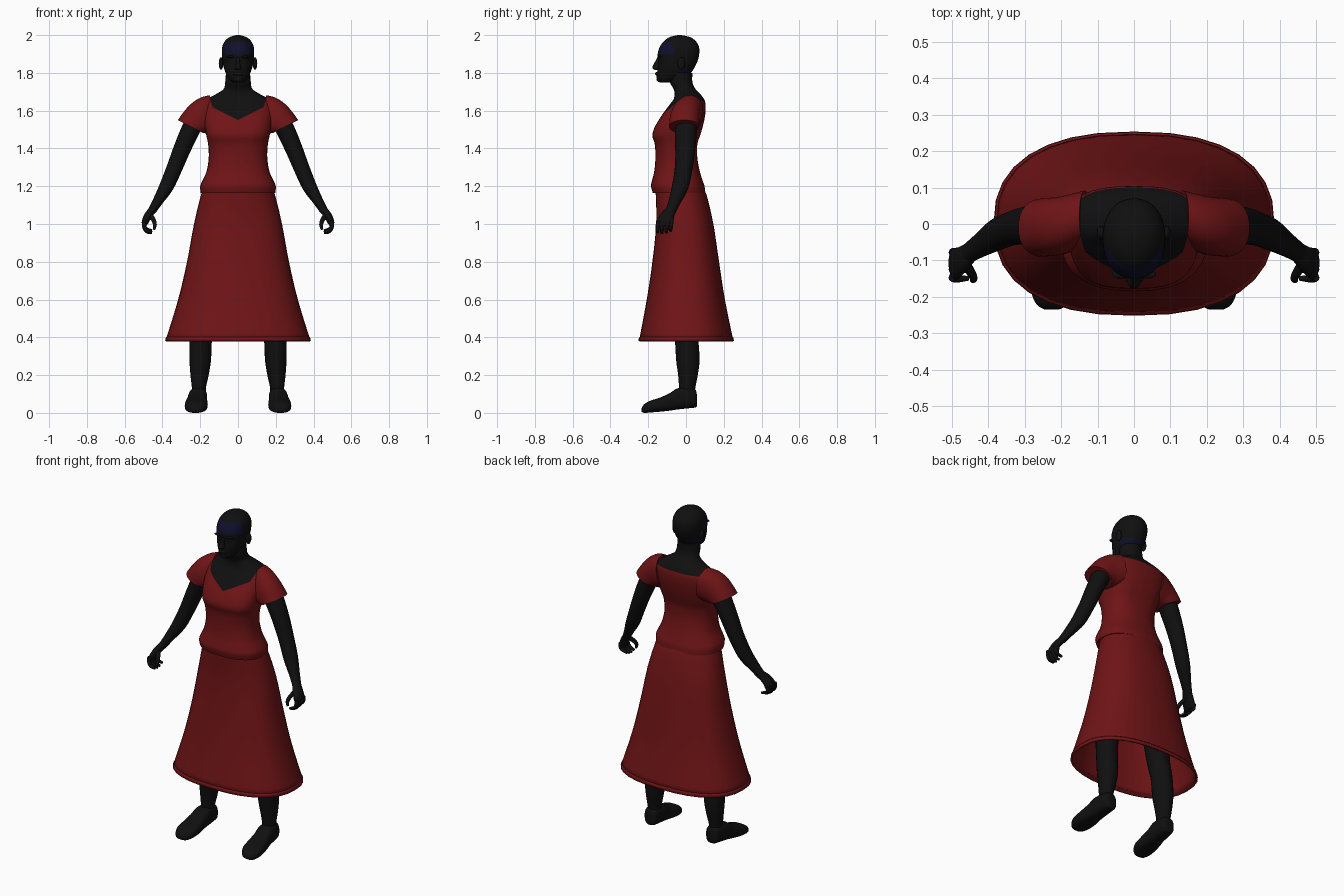
import bpy, bmesh, math
from mathutils import Vector

cube = bpy.data.objects.get("Cube")
if cube:
    bpy.data.objects.remove(cube)


def material(name, rgb):
    m = bpy.data.materials.new(name)
    m.use_nodes = True
    m.diffuse_color = (*rgb, 1)
    bsdf = m.node_tree.nodes["Principled BSDF"]
    bsdf.inputs["Base Color"].default_value = (*rgb, 1)
    bsdf.inputs["Roughness"].default_value = 0.8
    return m


RED = material("dress red", (0.16, 0.007, 0.008))
BLACK = material("body black", (0.005, 0.005, 0.005))
NAVY = material("hairline navy", (0.005, 0.005, 0.025))


def spline(rows, steps=4):
    """Catmull-Rom interpolation of rows of numbers."""
    out = []
    for i in range(len(rows) - 1):
        a, b = rows[max(i - 1, 0)], rows[i]
        c, d = rows[i + 1], rows[min(i + 2, len(rows) - 1)]
        for k in range(steps):
            t = k / steps
            out.append([0.5 * (2 * q + (r - p) * t + (2 * p - 5 * q + 4 * r - s) * t * t
                               + (3 * q - p - 3 * r + s) * t ** 3)
                        for p, q, r, s in zip(a, b, c, d)])
    return out + [list(rows[-1])]


def oval(centre, u, v, power=2, count=32):
    """Superellipse ring spanned by the half-axes u and v."""
    ring = []
    for i in range(count):
        a = math.tau * i / count
        c, s = math.cos(a), math.sin(a)
        ring.append(centre + u * math.copysign(abs(c) ** (2 / power), c)
                    + v * math.copysign(abs(s) ** (2 / power), s))
    return ring


def loft(name, rings, mats, caps=True, side=1, cuts=(), rule=None, angle=50):
    bm = bmesh.new()
    loops = [[bm.verts.new((p.x * side, p.y, p.z)) for p in ring] for ring in rings]
    for lo, hi in zip(loops, loops[1:]):
        for i in range(len(lo)):
            j = (i + 1) % len(lo)
            bm.faces.new((lo[i], lo[j], hi[j], hi[i]))
    if caps:
        bm.faces.new(loops[0][::-1])
        bm.faces.new(loops[-1])
    bmesh.ops.recalc_face_normals(bm, faces=bm.faces)
    for point, normal in cuts:
        bmesh.ops.bisect_plane(bm, geom=bm.verts[:] + bm.edges[:] + bm.faces[:],
                               plane_co=point, plane_no=normal)
    if rule:
        for f in bm.faces:
            f.material_index = rule(f.calc_center_median())
    mesh = bpy.data.meshes.new(name)
    bm.to_mesh(mesh)
    bm.free()
    for m in mats:
        mesh.materials.append(m)
    ob = bpy.data.objects.new(name, mesh)
    bpy.context.collection.objects.link(ob)
    bpy.ops.object.select_all(action="DESELECT")
    ob.select_set(True)
    bpy.context.view_layer.objects.active = ob
    bpy.ops.object.shade_smooth_by_angle(angle=math.radians(angle))
    return ob


def stack(rows, steps=4):
    """Level rings from rows of z, half width, front y, back y, power."""
    return [oval(Vector((0, (f + b) / 2, z)), Vector((w, 0, 0)), Vector((0, (b - f) / 2, 0)), n)
            for z, w, f, b, n in spline(rows, steps)]


def tube(name, rows, mat, side, steps=4, count=16):
    """Limb along rows of x, y, z, half width, half depth."""
    pts = spline(rows, steps)
    rings = []
    for i, p in enumerate(pts):
        along = (Vector(pts[min(i + 1, len(pts) - 1)][:3]) - Vector(pts[max(i - 1, 0)][:3])).normalized()
        u = Vector((0, 1, 0)).cross(along).normalized()
        rings.append(oval(Vector(p[:3]), u * p[3], along.cross(u) * p[4], 2, count))
    return loft(name, rings, [mat], side=side)


def ball(name, centre, size, mat):
    bpy.ops.mesh.primitive_uv_sphere_add(segments=16, ring_count=10, radius=1, location=centre)
    ob = bpy.context.object
    ob.name = name
    ob.scale = size
    ob.data.materials.append(mat)
    bpy.ops.object.shade_smooth()


# Bodice and neck, split along a sweetheart neckline
def neckline(p):
    if p.z > 1.7:
        return 1
    inside = abs(p.x) < 0.135 + 0.33 * (p.z - 1.62)
    low = 1.55 + 0.5 * abs(p.x) if p.y < 0.02 else 1.65
    return int(inside and p.z > low)


cuts = [((0, 0, 1.65), (0, 0, 1))]
for s in (1, -1):
    cuts += [((0, 0, 1.55), (-0.5 * s, 0, 1)), ((0.135 * s, 0, 1.62), (s, 0, -0.33))]
loft("bodice_and_neck", stack([
    (1.165, .198, -.176, .102, 2.4), (1.2, .2, -.185, .098, 2.4), (1.23, .188, -.18, .088, 2.4),
    (1.28, .166, -.168, .073, 2.4), (1.35, .155, -.162, .06, 2.4), (1.42, .158, -.165, .06, 2.6),
    (1.47, .168, -.178, .075, 2.8), (1.52, .178, -.162, .09, 2.7), (1.58, .185, -.125, .102, 2.6),
    (1.63, .18, -.088, .104, 2.6), (1.66, .164, -.066, .096, 2.5), (1.69, .112, -.06, .074, 2.2),
    (1.715, .076, -.066, .05, 2), (1.75, .068, -.085, .034, 2), (1.8, .064, -.09, .034, 2)]),
    [RED, BLACK], cuts=cuts, rule=neckline)

# Long hollow skirt with a hem band
skirt = loft("skirt", stack([
    (1.2, .18, -.165, .085, 2.2), (1.15, .197, -.16, .11, 2.2), (1.0, .233, -.158, .145, 2.3),
    (.8, .27, -.178, .175, 2.4), (.6, .317, -.208, .206, 2.4), (.385, .383, -.248, .25, 2.4)]),
    [RED], caps=False)
solid = skirt.modifiers.new("thickness", "SOLIDIFY")
solid.thickness = 0.008
hem = loft("skirt_hem", stack([
    (.402, .38, -.246, .248, 2.4), (.395, .383, -.25, .252, 2.4), (.38, .386, -.252, .254, 2.4)], 1),
    [RED], caps=False)
solid = hem.modifiers.new("thickness", "SOLIDIFY")
solid.thickness = 0.01


# Head with navy hairline patches
def hairline(p):
    brow = p.y < -0.07 and 1.895 < p.z < 1.965
    nape = p.y > -0.045 and p.z < 1.83
    return int(brow or nape)


loft("head", stack([
    (1.75, .028, -.14, -.06, 2), (1.765, .045, -.153, -.03, 2), (1.79, .06, -.155, .015, 2),
    (1.82, .073, -.15, .04, 2.2), (1.86, .082, -.146, .06, 2.2), (1.9, .086, -.15, .07, 2.2),
    (1.94, .083, -.138, .068, 2.1), (1.97, .068, -.115, .05, 2), (1.99, .043, -.085, .02, 2),
    (2.0, .01, -.045, -.025, 2)]), [BLACK, NAVY], rule=hairline)
loft("nose", stack([(1.815, .012, -.165, -.13, 2), (1.825, .019, -.178, -.13, 2),
                    (1.84, .013, -.174, -.13, 2), (1.885, .008, -.15, -.12, 2)]), [BLACK])
ball("lips", (0, -.15, 1.795), (.026, .014, .011), BLACK)
ball("chin", (0, -.137, 1.765), (.026, .02, .014), BLACK)

for side, word in ((1, "left"), (-1, "right")):
    ball(word + "_ear", (side * .09, -.025, 1.85), (.012, .02, .033), BLACK)
    ball(word + "_brow", (side * .035, -.138, 1.885), (.026, .012, .007), BLACK)

    # Cap sleeve: rows of top x, top z, bottom x, bottom z, centre y, half depth
    rings = []
    for tx, tz, bx, bz, y, d in spline([
            (.15, 1.682, .12, 1.5, .02, .072), (.2, 1.668, .14, 1.485, .005, .078),
            (.25, 1.635, .158, 1.48, -.005, .08), (.29, 1.59, .172, 1.48, -.008, .08),
            (.318, 1.55, .185, 1.482, -.01, .08)]):
        top, low = Vector((tx, y, tz)), Vector((bx, y, bz))
        rings.append(oval((top + low) / 2, (top - low) / 2, Vector((0, d, 0)), 2.2))
    loft(word + "_sleeve", rings, [RED], side=side)

    # Arm, palm and curled fingers
    tube(word + "_arm", [
        (.21, 0, 1.58, .05, .06), (.25, 0, 1.5, .05, .058), (.295, -.004, 1.4, .046, .053),
        (.335, -.012, 1.3, .042, .047), (.378, -.03, 1.2, .038, .044),
        (.425, -.06, 1.12, .027, .033), (.455, -.08, 1.07, .022, .028)], BLACK, side)
    tube(word + "_palm", [
        (.448, -.076, 1.08, .02, .027), (.475, -.098, 1.045, .021, .037),
        (.492, -.11, 1.01, .018, .044), (.495, -.113, .99, .011, .038)], BLACK, side)
    for i, finger in enumerate(("index", "middle", "ring", "little")):
        y, drop = -.146 + .023 * i, (.004, 0, .003, .012)[i]
        tube(f"{word}_{finger}_finger", [
            (.498, y, 1.015, .011, .011), (.497, y - .003, .985, .011, .011),
            (.482, y - .005, .96 + drop, .01, .01), (.455, y - .003, .953 + drop, .007, .007)],
            BLACK, side, 3, 10)
    tube(word + "_thumb", [
        (.465, -.105, 1.05, .013, .015), (.447, -.135, 1.02, .012, .013),
        (.44, -.15, .995, .01, .011), (.445, -.155, .97, .006, .007)], BLACK, side, 3, 10)

    # Leg running up inside the skirt
    tube(word + "_leg", [
        (.205, .008, .07, .036, .042), (.207, .006, .13, .037, .043), (.204, .01, .2, .048, .052),
        (.2, .01, .28, .057, .062), (.197, .002, .4, .06, .062), (.185, -.01, .5, .063, .066),
        (.16, -.01, .7, .075, .08), (.125, -.01, .95, .085, .095)], BLACK, side, 4, 24)

    # Shoe: rows of y, centre x, half width, bottom z, top z
    rings = [oval(Vector((x, y, (lo + hi) / 2)), Vector((w, 0, 0)), Vector((0, 0, (hi - lo) / 2)), 2.8)
             for y, x, w, lo, hi in spline([
                 (.057, .208, .022, .035, .1), (.048, .208, .038, .028, .125), (.01, .21, .046, .024, .132),
                 (-.045, .213, .05, .018, .13), (-.085, .217, .053, .012, .105), (-.14, .22, .06, .006, .08),
                 (-.19, .223, .058, .002, .064), (-.222, .225, .042, 0, .045), (-.235, .226, .02, .006, .025)])]
    loft(word + "_shoe", rings, [BLACK], side=side, angle=60)
